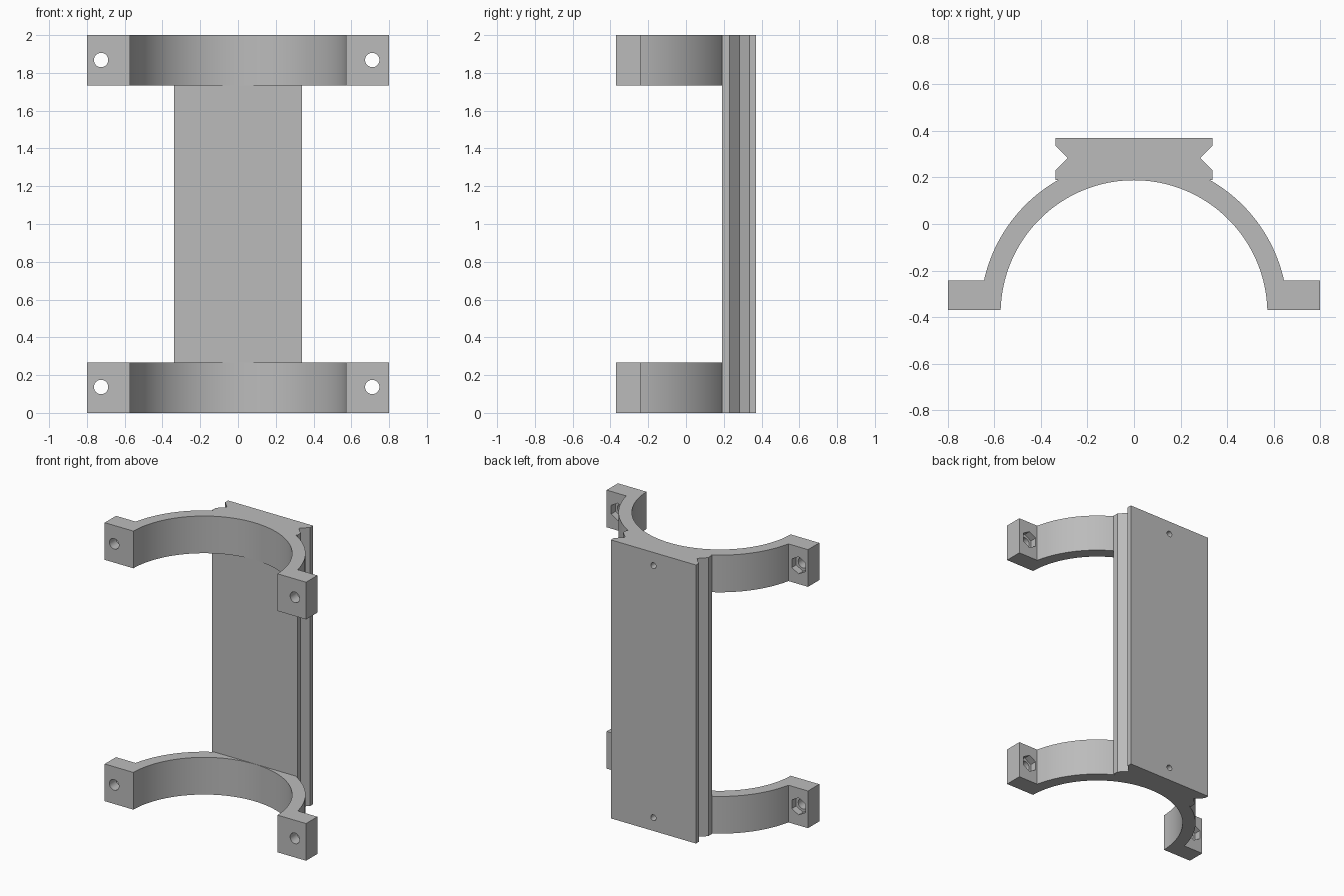
import bpy, bmesh, math
from mathutils import Matrix

cube = bpy.data.objects.get("Cube")
if cube:
    bpy.data.objects.remove(cube, do_unlink=True)

grey = bpy.data.materials.new("plain grey")
grey.use_nodes = True
colour = (0.5, 0.5, 0.5, 1)
grey.diffuse_color = colour
grey.node_tree.nodes["Principled BSDF"].inputs["Base Color"].default_value = colour

HEIGHT, BAND = 2.0, 0.267
RAIL_FRONT, RAIL_BACK = 0.19, 0.37
FRONT, LUG_BACK, LUG_X = -0.37, -0.242, 0.80
CENTRE_Y, INNER, OUTER = -0.385, 0.573, 0.66


def add_object(name, bm):
    bmesh.ops.recalc_face_normals(bm, faces=bm.faces)
    mesh = bpy.data.meshes.new(name)
    bm.to_mesh(mesh)
    bm.free()
    mesh.materials.append(grey)
    obj = bpy.data.objects.new(name, mesh)
    bpy.context.collection.objects.link(obj)
    return obj


def extrude_profile(name, half, z0, z1):
    """Mirror a right-hand profile in x and extrude it upward."""
    outline = half + [(-x, y) for x, y in reversed(half)]
    bm = bmesh.new()
    face = bm.faces.new([bm.verts.new((x, y, z0)) for x, y in outline])
    new = bmesh.ops.extrude_face_region(bm, geom=[face])["geom"]
    bmesh.ops.translate(bm, vec=(0, 0, z1 - z0),
                        verts=[v for v in new if isinstance(v, bmesh.types.BMVert)])
    return add_object(name, bm)


def arc(radius, y_start, y_end, steps=40):
    """Right-hand arc of the clamp between two y levels."""
    a = math.asin((y_start - CENTRE_Y) / radius)
    b = math.asin(min(1, (y_end - CENTRE_Y) / radius))
    angles = [a + (b - a) * i / steps for i in range(steps + 1)]
    return [(radius * math.cos(t), CENTRE_Y + radius * math.sin(t)) for t in angles]


def drill(bm, x, z, y0, y1, radius, sides=32):
    """Add a cutter prism lying along y."""
    place = Matrix.Translation((x, (y0 + y1) / 2, z)) @ Matrix.Rotation(math.pi / 2, 4, "X")
    bmesh.ops.create_cone(bm, cap_ends=True, segments=sides, radius1=radius,
                          radius2=radius, depth=y1 - y0, matrix=place)


def cut(obj, bm):
    cutter = add_object("cutter", bm)
    mod = obj.modifiers.new("holes", "BOOLEAN")
    mod.operation, mod.solver, mod.object = "DIFFERENCE", "EXACT", cutter
    bpy.context.view_layer.objects.active = obj
    bpy.ops.object.modifier_apply(modifier=mod.name)
    bpy.data.objects.remove(cutter, do_unlink=True)


def smooth(obj):
    bpy.ops.object.select_all(action="DESELECT")
    obj.select_set(True)
    bpy.context.view_layer.objects.active = obj
    bpy.ops.object.shade_smooth_by_angle(angle=math.radians(30))


# Grooved rail with two blind screw holes in the back
rail = extrude_profile("grooved_rail", [
    (0.338, RAIL_FRONT), (0.338, 0.23), (0.285, 0.283),
    (0.338, 0.337), (0.338, RAIL_BACK)], 0, HEIGHT)
holes = bmesh.new()
for z in (0.095, HEIGHT - 0.095):
    drill(holes, 0, z, RAIL_BACK - 0.1, RAIL_BACK + 0.1, 0.021)
cut(rail, holes)
smooth(rail)

# Half-round clamps with bolt lugs, one at each end of the rail
lug_join = math.sqrt(OUTER ** 2 - (LUG_BACK - CENTRE_Y) ** 2)
inner_half = arc(INNER, FRONT, CENTRE_Y + INNER)
outer_half = arc(OUTER, LUG_BACK, RAIL_FRONT)
# from the crown down the inside, round the lug and up the outside
half = inner_half[:-1][::-1] + [(LUG_X, FRONT), (LUG_X, LUG_BACK)] + outer_half
crown = (0, CENTRE_Y + INNER)


def make_clamp(name, z0, hole_z):
    outline = [crown] + half
    bm = bmesh.new()
    points = outline + [(-x, y) for x, y in reversed(half)]
    face = bm.faces.new([bm.verts.new((x, y, z0)) for x, y in points])
    new = bmesh.ops.extrude_face_region(bm, geom=[face])["geom"]
    bmesh.ops.translate(bm, vec=(0, 0, BAND),
                        verts=[v for v in new if isinstance(v, bmesh.types.BMVert)])
    clamp = add_object(name, bm)
    # bolt holes, then hexagonal nut pockets behind them
    for radius, sides, y0 in ((0.038, 32, FRONT - 0.1), (0.062, 6, LUG_BACK - 0.05)):
        cutters = bmesh.new()
        for x in (-0.725, 0.711):
            drill(cutters, x, hole_z, y0, LUG_BACK + 0.05, radius, sides)
        cut(clamp, cutters)
    smooth(clamp)


make_clamp("lower_clamp", 0, 0.137)
make_clamp("upper_clamp", HEIGHT - BAND, HEIGHT - 0.132)
